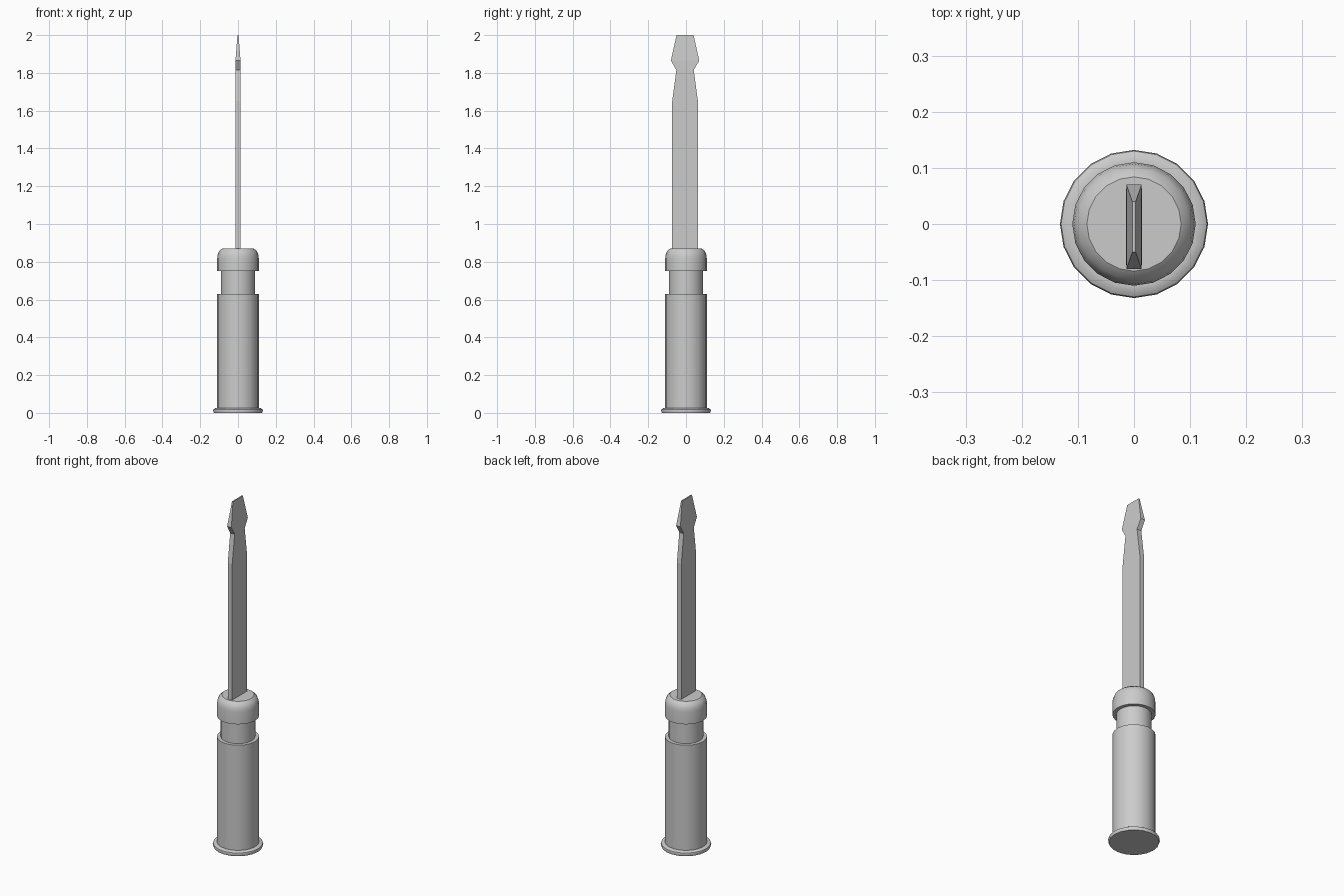
import bpy, bmesh, math

if "Cube" in bpy.data.objects:
    bpy.data.objects.remove(bpy.data.objects["Cube"])

SIDES = 20


def add_object(name, bm):
    bmesh.ops.recalc_face_normals(bm, faces=bm.faces)
    mesh = bpy.data.meshes.new(name)
    bm.to_mesh(mesh)
    bm.free()
    obj = bpy.data.objects.new(name, mesh)
    bpy.context.collection.objects.link(obj)
    return obj


def lathe(name, profile):
    """Revolve (radius, z) points around z and cap both ends."""
    bm = bmesh.new()
    rings = [[bm.verts.new((r * math.cos(2 * math.pi * i / SIDES),
                            r * math.sin(2 * math.pi * i / SIDES), z))
              for i in range(SIDES)] for r, z in profile]
    for a, b in zip(rings, rings[1:]):
        for i in range(SIDES):
            j = (i + 1) % SIDES
            bm.faces.new((a[i], a[j], b[j], b[i]))
    bm.faces.new(rings[0])
    bm.faces.new(rings[-1])
    obj = add_object(name, bm)
    bpy.ops.object.select_all(action='DESELECT')
    obj.select_set(True)
    bpy.context.view_layer.objects.active = obj
    bpy.ops.object.shade_smooth_by_angle(angle=math.radians(35))
    return obj


# Handle: end flange, grip, finger groove and rounded collar
lathe("handle", [
    (0.128, 0.0), (0.132, 0.012), (0.13, 0.019), (0.12, 0.025), (0.11, 0.025),
    (0.11, 0.63), (0.09, 0.63), (0.09, 0.75),
    (0.11, 0.75), (0.11, 0.82), (0.107, 0.84), (0.099, 0.858), (0.084, 0.87)])

# Flat blade: stacked rectangles (z, half width, half thickness)
bm = bmesh.new()
CENTRE_Y = -0.005
sections = [(0.85, 0.068, 0.014), (1.65, 0.068, 0.014), (1.815, 0.046, 0.014),
            (1.865, 0.075, 0.0135), (2.0, 0.045, 0.003)]
rings = [[bm.verts.new((sx * t, CENTRE_Y + sy * w, z))
          for sx, sy in ((-1, -1), (1, -1), (1, 1), (-1, 1))]
         for z, w, t in sections]
for a, b in zip(rings, rings[1:]):
    for i in range(4):
        j = (i + 1) % 4
        bm.faces.new((a[i], a[j], b[j], b[i]))
bm.faces.new(rings[0])
bm.faces.new(rings[-1])
add_object("blade", bm)
